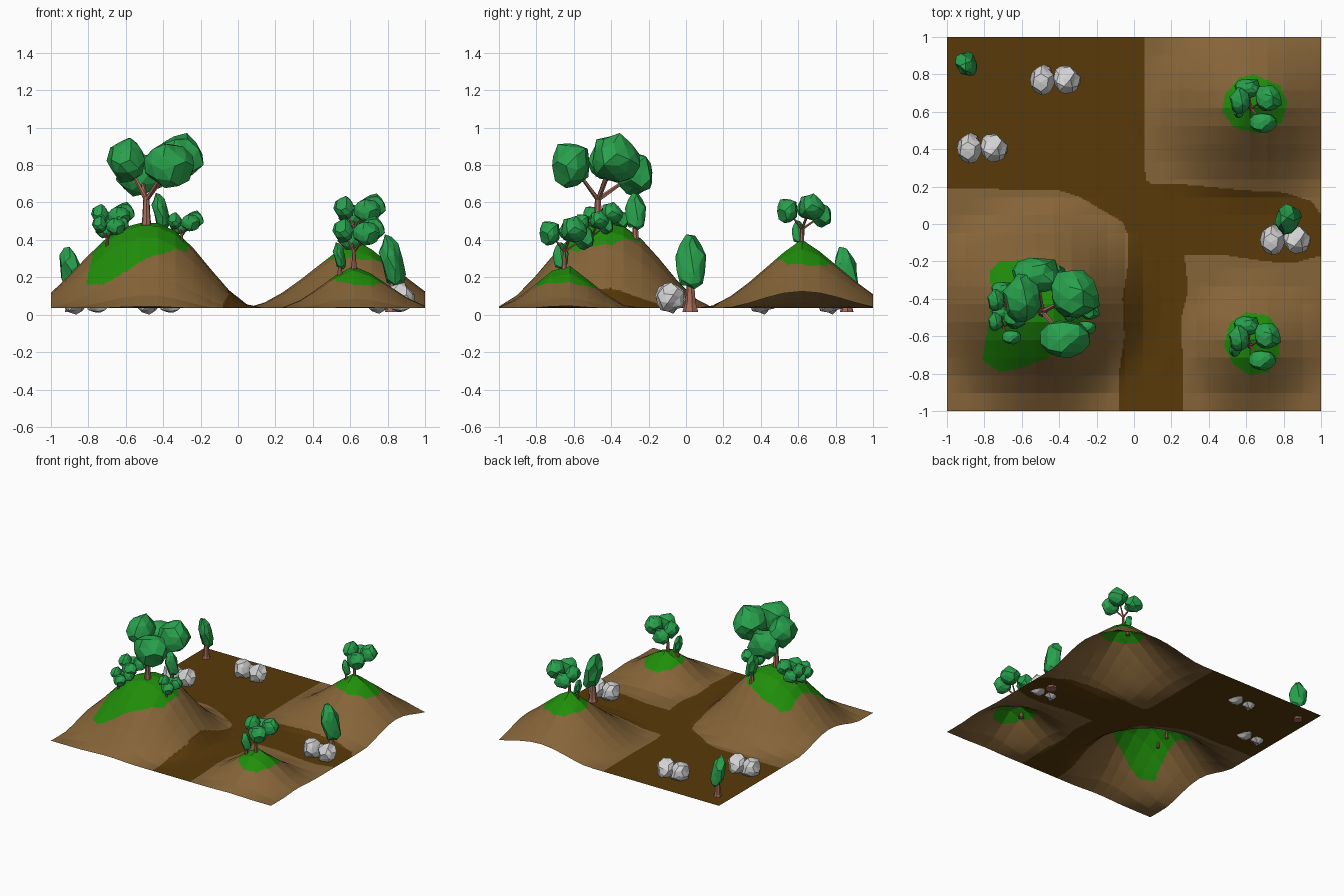
import bpy, bmesh, math, random
from mathutils import Vector, Matrix

if "Cube" in bpy.data.objects:
    bpy.data.objects.remove(bpy.data.objects["Cube"])

random.seed(4)


def material(name, r, g, b):
    m = bpy.data.materials.new(name)
    m.diffuse_color = (r, g, b, 1)
    m.use_nodes = True
    m.node_tree.nodes["Principled BSDF"].inputs["Base Color"].default_value = m.diffuse_color
    return m


EARTH = material("dark earth path", .098, .041, .003)
TAN = material("tan hillside", .235, .128, .04)
GRASS = material("grass green", .014, .27, .003)
LEAF = material("leaf green", .022, .36, .075)
BARK = material("reddish bark", .38, .15, .1)
STONE = material("pale stone", .65, .65, .66)


def to_mesh(bm, name, *mats):
    me = bpy.data.meshes.new(name)
    bm.to_mesh(me)
    bm.free()
    for m in mats:
        me.materials.append(m)
    return me


def place(me, name, loc=(0, 0, 0), scale=1, turn=0):
    ob = bpy.data.objects.new(name, me)
    ob.location = loc
    ob.scale = (scale,) * 3
    ob.rotation_euler.z = turn
    bpy.context.collection.objects.link(ob)
    return ob


# Terrain: three hills (centre x, y, height, reach left/right/front/back, flat top, roundness)
HILLS = [(-.48, -.43, .455, .70, .60, .62, .60, .1, .8),
         (.63, .62, .375, .60, .58, .54, .56, 0, .3),
         (.62, -.65, .245, .41, .44, .38, .38, 0, .35)]
BASE = .035


def ground(x, y):
    z = BASE
    for cx, cy, h, l, r, f, b, flat, k in HILLS:
        dx, dy = x - cx, y - cy
        d = math.hypot(dx / (r if dx > 0 else l), dy / (b if dy > 0 else f))
        d = max(0, (d - flat) / (1 - flat))
        if d < 1:
            z += h * (k * math.cos(d * math.pi / 2) ** 2 + (1 - k) * (1 - d) ** 1.5)
    return z


CELLS, SUB = 21, 12
STEP = 2 / CELLS
COARSE = [[ground(-1 + i * STEP, -1 + j * STEP) for j in range(CELLS + 1)]
          for i in range(CELLS + 1)]


def facet_height(x, y):
    # bilinear between coarse grid points keeps the low-poly facets
    u, v = (x + 1) / STEP, (y + 1) / STEP
    i, j = min(int(u + 1e-4), CELLS - 1), min(int(v + 1e-4), CELLS - 1)
    u, v = u - i, v - j
    return ((COARSE[i][j] * (1 - u) + COARSE[i + 1][j] * u) * (1 - v)
            + (COARSE[i][j + 1] * (1 - u) + COARSE[i + 1][j + 1] * u) * v)


# Painted areas of the ground, seen from above
TAN_AREAS = [
    [(-2, .18), (-.9, .19), (-.4, .18), (-.3, .15), (-.2, .09), (-.06, .01),
     (-.03, -.06), (-.03, -.2), (-.06, -.4), (-.05, -.6), (-.08, -.8), (-.09, -2), (-2, -2)],
    [(.07, 2), (.055, .6), (.06, .24), (.09, .215), (.3, .21), (.6, .18), (.8, .17),
     (.95, .12), (1, .05), (2, 0), (2, 2)],
    [(.26, -2), (.26, -.7), (.25, -.52), (.29, -.35), (.27, -.17), (.5, -.17),
     (.7, -.2), (.85, -.21), (1, -.17), (2, -.17), (2, -2)]]
GRASS_AREAS = [
    [(-.77, -.25), (-.72, -.2), (-.55, -.19), (-.38, -.25), (-.26, -.4), (-.27, -.58),
     (-.4, -.69), (-.6, -.77), (-.72, -.79), (-.81, -.73), (-.79, -.6), (-.76, -.42)],
    [(.47, .6), (.49, .7), (.56, .78), (.64, .8), (.78, .74), (.82, .65), (.79, .54),
     (.66, .48), (.53, .52)],
    [(.48, -.65), (.51, -.53), (.6, -.47), (.72, -.49), (.78, -.58), (.78, -.7),
     (.72, -.79), (.62, -.81), (.53, -.75)]]


def inside(poly, x, y):
    hit = False
    for (x1, y1), (x2, y2) in zip(poly, poly[1:] + poly[:1]):
        if (y1 > y) != (y2 > y) and x < x1 + (y - y1) * (x2 - x1) / (y2 - y1):
            hit = not hit
    return hit


bm = bmesh.new()
bmesh.ops.create_grid(bm, x_segments=CELLS * SUB, y_segments=CELLS * SUB, size=1)
for v in bm.verts:
    v.co.z = facet_height(v.co.x, v.co.y)
for f in bm.faces:
    c = f.calc_center_median()
    if any(inside(p, c.x, c.y) for p in GRASS_AREAS):
        f.material_index = 2
    elif any(inside(p, c.x, c.y) for p in TAN_AREAS):
        f.material_index = 1
place(to_mesh(bm, "terrain", EARTH, TAN, GRASS), "terrain")


# Helpers: faceted lump and tapered limb
def lump(bm, c, size, rough):
    vs = bmesh.ops.create_icosphere(bm, subdivisions=2, radius=1)["verts"]
    rot = Matrix.Rotation(random.uniform(0, 6), 3, Vector((1, .6, .3)).normalized())
    for v in vs:
        p = rot @ v.co * (1 + random.uniform(-rough, rough))
        v.co = Vector(c) + Vector(p[i] * size[i] for i in range(3))


def limb(bm, a, b, r1, r2, sides=7):
    a, b = Vector(a), Vector(b)
    d = b - a
    m = Matrix.Translation((a + b) / 2) @ d.to_track_quat('Z', 'Y').to_matrix().to_4x4()
    bmesh.ops.create_cone(bm, cap_ends=True, segments=sides, radius1=r1, radius2=r2,
                          depth=d.length, matrix=m)


# Broad tree: forked trunk with four leafy lumps
CROWN = [((-.11, .07, .36), (.10, .125, .115)), ((-.03, .20, .29), (.13, .10, .115)),
         ((.17, .09, .37), (.135, .135, .13)), ((.12, -.14, .34), (.125, .105, .125))]
bm = bmesh.new()
limb(bm, (0, 0, -.04), (0, 0, .06), .032, .022)
limb(bm, (0, 0, .06), (0, 0, .17), .022, .016)
for c, s in CROWN:
    limb(bm, (0, 0, .15), c, .013, .007, 5)
broad_trunk = to_mesh(bm, "broad_trunk", BARK)
bm = bmesh.new()
for c, s in CROWN:
    lump(bm, c, s, .13)
broad_crown = to_mesh(bm, "broad_crown", LEAF)

for x, y, z, s in [(-.49, -.47, .465, 1), (.625, .62, .375, .54), (.62, -.65, .255, .54),
                   (-.69, -.44, .375, .45), (-.70, -.55, .345, .38), (-.3, -.5, .365, .38)]:
    place(broad_trunk, "broad_tree_trunk", (x, y, z), s)
    place(broad_crown, "broad_tree_crown", (x, y, z), s)

# Tall narrow tree: flared trunk with one long leaning crown
bm = bmesh.new()
limb(bm, (0, 0, 0), (0, 0, .045), .045, .03)
limb(bm, (0, 0, .045), (0, 0, .18), .03, .018)
narrow_trunk = to_mesh(bm, "narrow_trunk", BARK)
bm = bmesh.new()
lump(bm, (0, 0, .26), (.06, .078, .145), .16)
for v in bm.verts:
    v.co.x -= .2 * (v.co.z - .24)
narrow_crown = to_mesh(bm, "narrow_crown", LEAF)

for x, y, z, s, turn in [(.83, .025, .015, 1, 0), (-.89, .86, .015, .84, .8),
                         (-.41, -.27, .37, .68, 0), (.545, -.67, .18, .5, 0),
                         (.565, .60, .33, .42, 0)]:
    place(narrow_trunk, "narrow_tree_trunk", (x, y, z), s, turn)
    place(narrow_crown, "narrow_tree_crown", (x, y, z), s, turn)

# Rock pairs
bm = bmesh.new()
for x in (-.063, .063):
    lump(bm, (x, 0, .08), (.069, .075, .077), .17)
low = min(v.co.z for v in bm.verts)
for v in bm.verts:
    v.co.z -= low
rocks = to_mesh(bm, "rock_pair", STONE)
for x, y, z, turn in [(-.425, .77, 0, 0), (-.815, .405, 0, 0), (.805, -.085, .005, 0)]:
    place(rocks, "rock_pair", (x, y, z), 1, turn)
